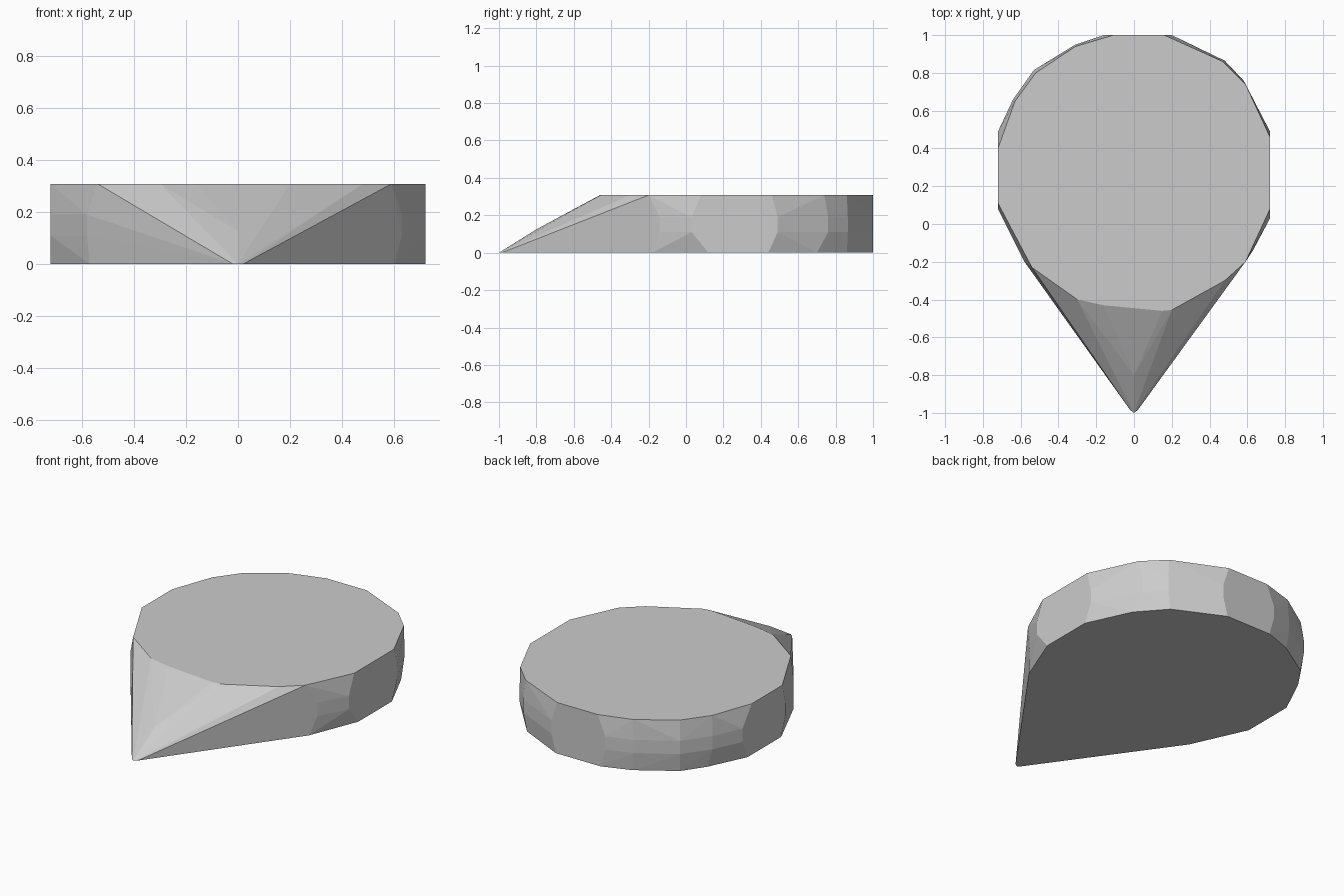
import bpy, bmesh

H = 0.308
# outline of the flat top
top = [(-0.72, 0.40), (-0.63, 0.65), (-0.52, 0.80), (-0.31, 0.94), (-0.11, 1.0),
       (0.16, 1.0), (0.47, 0.86), (0.59, 0.74), (0.72, 0.46), (0.72, 0.08),
       (0.59, -0.20), (0.48, -0.30), (0.20, -0.455), (0.15, -0.46), (-0.16, -0.43),
       (-0.30, -0.40), (-0.54, -0.23), (-0.72, 0.11)]
# outline of the flat base, with the pointed front
base = [(-0.72, 0.44), (-0.61, 0.67), (-0.52, 0.80), (-0.30, 0.94), (-0.13, 1.0),
        (0.17, 1.0), (0.46, 0.86), (0.60, 0.70), (0.72, 0.44), (0.72, 0.12),
        (0.60, -0.18), (0.02, -0.985), (0.0, -1.0), (-0.02, -0.985),
        (-0.57, -0.21), (-0.72, 0.12)]
# slight bulge around the middle of the wall
bulge = [(-0.72, 0.49), (-0.64, 0.66), (-0.53, 0.815), (-0.31, 0.95), (-0.16, 1.0),
         (0.20, 1.0), (0.48, 0.865), (0.58, 0.76), (0.72, 0.49), (0.72, 0.03),
         (0.63, -0.14), (-0.58, -0.20), (-0.72, 0.08)]

points = [(x, y, H) for x, y in top] + [(x, y, 0) for x, y in base]
points += [(x, y, z) for x, y in bulge for z in (0.11, 0.19)]
points.append((0, -0.8, 0.125))  # break in the front ridge

# wrap the points in one faceted stone
bm = bmesh.new()
for p in points:
    bm.verts.new(p)
res = bmesh.ops.convex_hull(bm, input=bm.verts[:])
inner = {g for g in res["geom_interior"] + res["geom_unused"]
         if isinstance(g, bmesh.types.BMVert)}
bmesh.ops.delete(bm, geom=list(inner), context='VERTS')
bmesh.ops.dissolve_limit(bm, angle_limit=0.01, verts=bm.verts[:], edges=bm.edges[:])
bmesh.ops.recalc_face_normals(bm, faces=bm.faces[:])
mesh = bpy.data.meshes.new("pointed_stone")
bm.to_mesh(mesh)
bm.free()
bpy.context.collection.objects.link(bpy.data.objects.new("pointed_stone", mesh))
